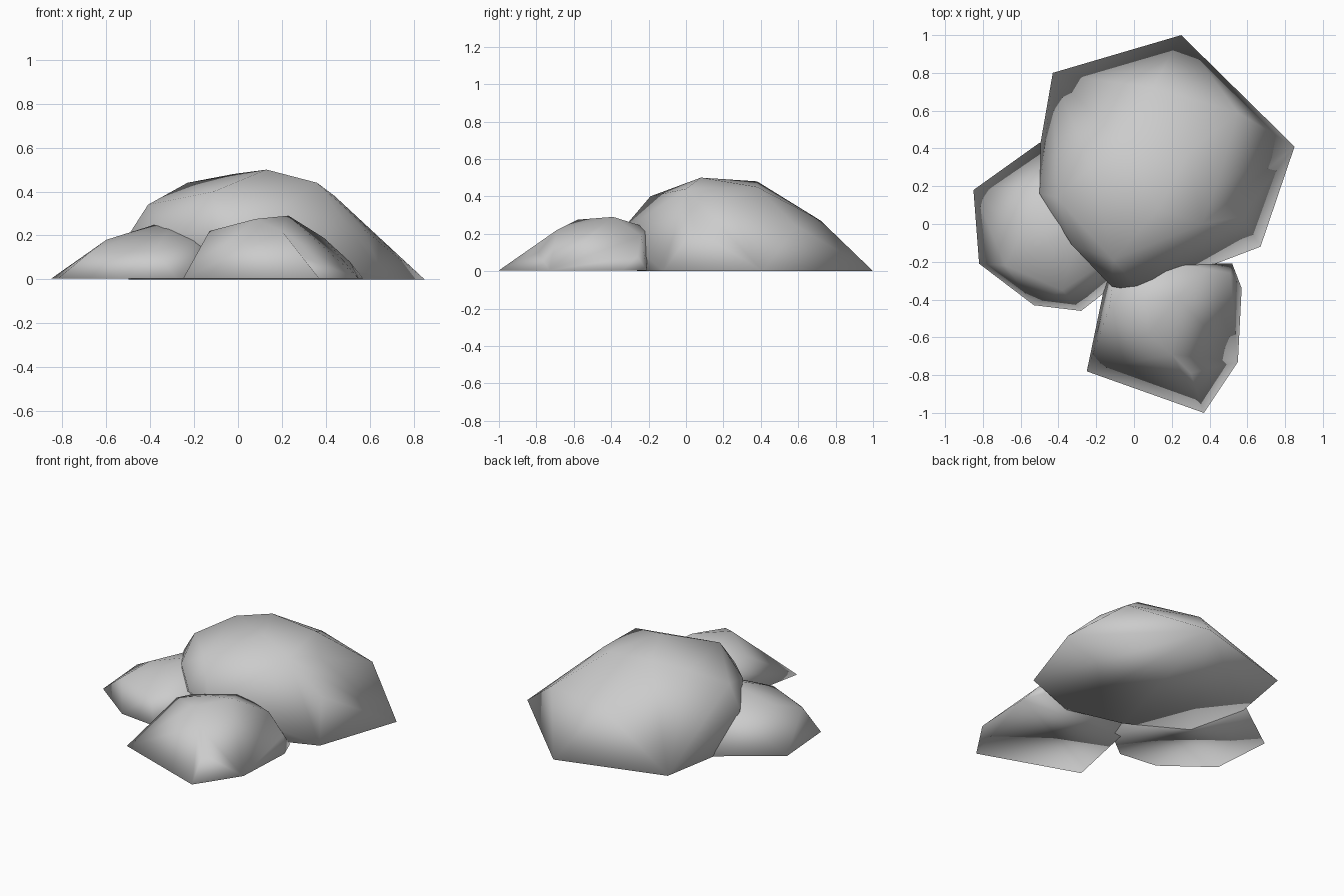
import bpy
import bmesh
from mathutils import Vector

cube = bpy.data.objects.get("Cube")
if cube:
    bpy.data.objects.remove(cube, do_unlink=True)

# One plain grey stone colour
stone = bpy.data.materials.new("grey_stone")
stone.use_nodes = True
colour = (0.6, 0.6, 0.6, 1)
stone.diffuse_color = colour
stone.node_tree.nodes["Principled BSDF"].inputs["Base Color"].default_value = colour


def press_dent(bm, dent):
    """Split the hull edge nearest to a point and pull its middle there."""
    def distance(edge):
        a, b = edge.verts
        return ((a.co + b.co) / 2 - dent).length
    edge = min(bm.edges, key=distance)
    split = bmesh.ops.subdivide_edges(bm, edges=[edge], cuts=1)
    for part in split["geom_inner"]:
        if isinstance(part, bmesh.types.BMVert):
            part.co = dent


def build_boulder(name, ground, footprint, bumps, dents=()):
    """Wrap a smooth shaded hull around a ground outline and raised corners."""
    mesh = bpy.data.meshes.new(name)
    boulder = bpy.data.objects.new(name, mesh)
    bpy.context.collection.objects.link(boulder)
    bm = bmesh.new()
    for x, y in footprint:
        bm.verts.new((x, y, ground))
    for corner in bumps:
        bm.verts.new(corner)
    hull = bmesh.ops.convex_hull(bm, input=bm.verts[:])
    unused = {g for g in hull["geom_interior"] + hull["geom_unused"]
              if isinstance(g, bmesh.types.BMVert)}
    bmesh.ops.delete(bm, geom=list(unused), context="VERTS")
    for dent in dents:
        press_dent(bm, Vector(dent))
    bmesh.ops.recalc_face_normals(bm, faces=bm.faces[:])
    for face in bm.faces:
        face.smooth = True
    bm.to_mesh(mesh)
    bm.free()
    mesh.materials.append(stone)


# Large boulder at the back, leaning forward over its footprint
build_boulder(
    "large_boulder", ground=0,
    footprint=[(.85, .41), (.25, 1), (-.43, .8), (-.5, .4),
               (-.41, .03), (-.06, -.17), (.3, -.26), (.67, -.12)],
    bumps=[(.13, .08, .5), (-.02, .38, .48), (.36, 0, .44), (-.23, .3, .44),
           (.29, .38, .45), (-.11, -.19, .4), (.1, .72, .27), (.55, .59, .24),
           (.44, .21, .38), (.57, .04, .23), (-.41, .14, .34), (-.5, .16, .2),
           (-.33, -.11, .26), (-.12, -.33, .22), (.04, -.36, .2)])

# Low boulder on the side
build_boulder(
    "side_boulder", ground=.004,
    footprint=[(-.85, .18), (-.82, -.21), (-.53, -.43), (-.28, -.46),
               (-.1, -.32), (-.1, .2), (-.5, .43)],
    bumps=[(-.28, 0, .28), (-.6, -.05, .18), (-.68, -.22, .12),
           (-.38, -.35, .13), (-.18, -.22, .18), (-.45, .2, .2)])

# Small boulder at the front, with a flared toe
build_boulder(
    "front_boulder", ground=.004,
    footprint=[(-.25, -.78), (.37, -1), (.55, -.73), (.57, -.34),
               (.52, -.21), (-.15, -.3)],
    bumps=[(.23, -.39, .29), (.08, -.58, .275), (-.13, -.44, .22),
           (.39, -.24, .19), (.51, -.26, .08), (.2, -.69, .22),
           (.05, -.4, .265), (.15, -.2, .23), (-.1, -.22, .18)],
    dents=[(.3, -.79, .1)])
